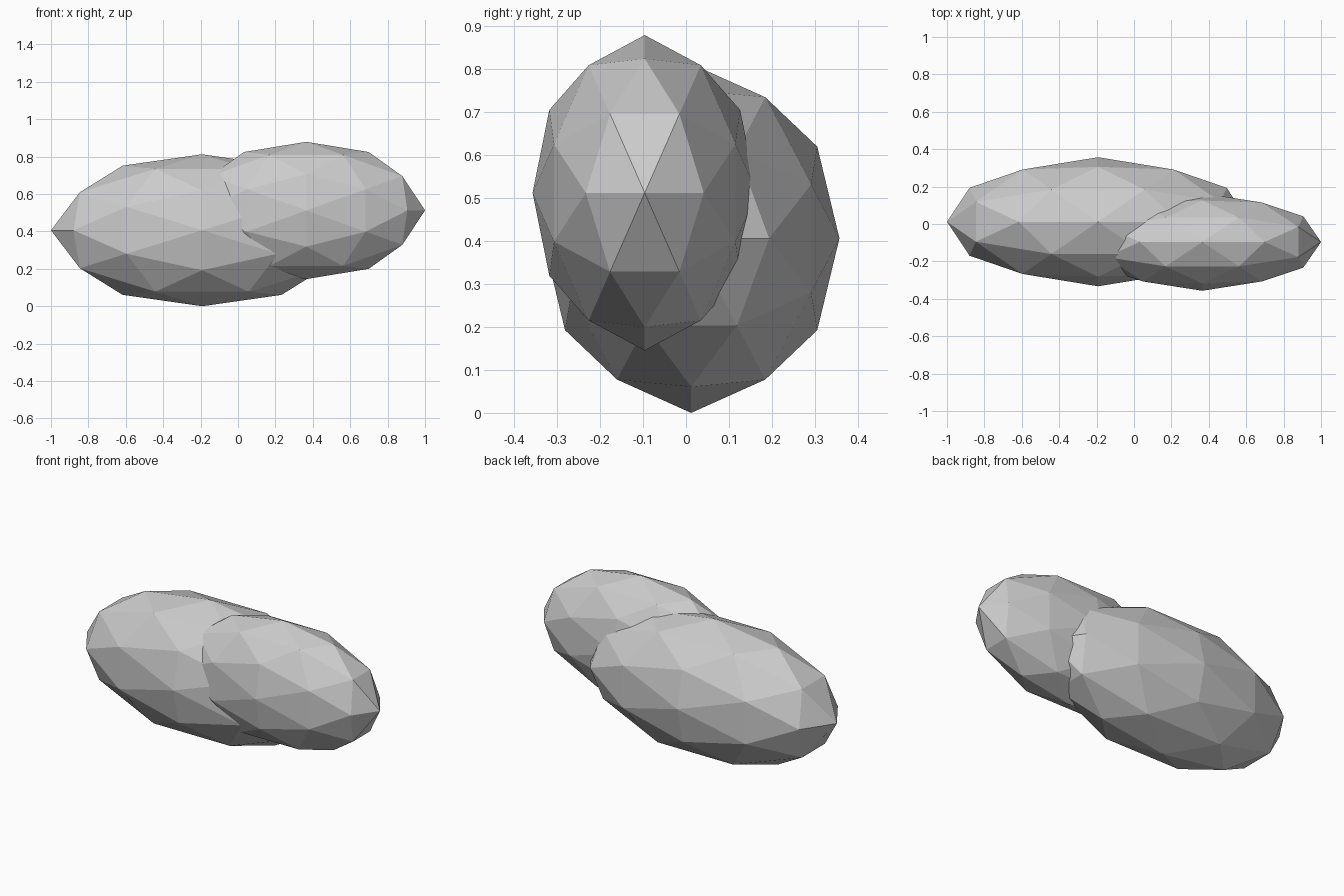
import bpy, bmesh, math
from mathutils import Matrix, Vector

if "Cube" in bpy.data.objects:
    bpy.data.objects.remove(bpy.data.objects["Cube"])

# Angle that lays an icosphere's edge midpoints on the x, y and z axes
TILT = -math.atan((math.sqrt(5) - 1) / 2)


def boulder(name, centre, radii):
    """Flat-faced low-poly ellipsoid."""
    bm = bmesh.new()
    bmesh.ops.create_icosphere(bm, subdivisions=2, radius=1.0)
    bm.transform(Matrix.Rotation(TILT, 4, 'Y'))
    bm.transform(Matrix.Translation(Vector(centre)) @ Matrix.Diagonal((*radii, 1)))
    mesh = bpy.data.meshes.new(name)
    bm.to_mesh(mesh)
    bm.free()
    obj = bpy.data.objects.new(name, mesh)
    bpy.context.collection.objects.link(obj)
    return obj


# Two overlapping stones
boulder("large_stone", (-0.192, 0.012, 0.406), (0.808, 0.345, 0.406))
boulder("small_stone", (0.365, -0.096, 0.512), (0.635, 0.261, 0.367))
